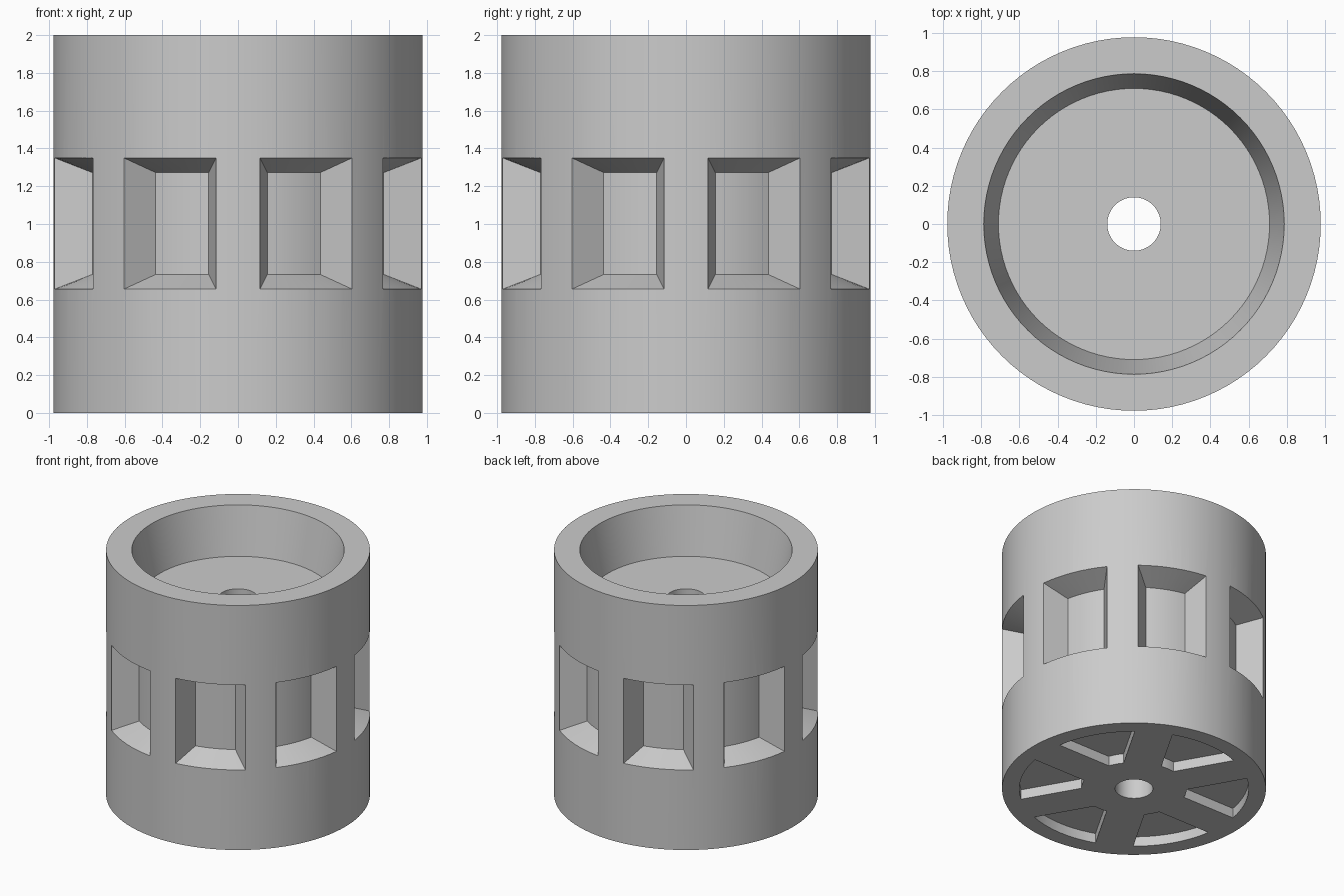
import bpy
import bmesh
from math import sin, cos, radians, asin, pi, tau

if "Cube" in bpy.data.objects:
    bpy.data.objects.remove(bpy.data.objects["Cube"], do_unlink=True)

SIDES = 96
RADIUS, HEIGHT = 0.978, 2.0
BORE = 0.14

grey = bpy.data.materials.new("plain grey")
grey.use_nodes = True
grey.diffuse_color = (0.6, 0.6, 0.6, 1)
grey.node_tree.nodes["Principled BSDF"].inputs["Base Color"].default_value = (0.6, 0.6, 0.6, 1)


def make_object(name, bm):
    bmesh.ops.recalc_face_normals(bm, faces=bm.faces)
    mesh = bpy.data.meshes.new(name)
    bm.to_mesh(mesh)
    bm.free()
    mesh.materials.append(grey)
    obj = bpy.data.objects.new(name, mesh)
    bpy.context.collection.objects.link(obj)
    return obj


def lathe(name, profile):
    """Turn a closed (radius, z) profile around the z axis."""
    bm = bmesh.new()
    rings = [[bm.verts.new((r * cos(tau * i / SIDES), r * sin(tau * i / SIDES), z))
              for i in range(SIDES)] for r, z in profile]
    for k, ring in enumerate(rings):
        nxt = rings[(k + 1) % len(rings)]
        for i in range(SIDES):
            j = (i + 1) % SIDES
            bm.faces.new((ring[i], ring[j], nxt[j], nxt[i]))
    return make_object(name, bm)


def add_wedge(bm, angle, inner, outer, reach=1.0, steps=10):
    """Add a solid lofted between two arc patches: (radius, half angle, z low, z high)."""
    def corner(patch, s, top):
        a = angle + s * patch[1]
        return (patch[0] * cos(a), patch[0] * sin(a), patch[3] if top else patch[2])

    sections = []
    for k in range(steps + 1):
        s = 2 * k / steps - 1
        low, high = (corner(inner, s, t) for t in (False, True))
        out_low, out_high = ([a + (b - a) * reach for a, b in zip(p, corner(outer, s, t))]
                             for p, t in ((low, False), (high, True)))
        sections.append([bm.verts.new(p) for p in (low, out_low, out_high, high)])
    for a, b in zip(sections, sections[1:]):
        for i in range(4):
            j = (i + 1) % 4
            bm.faces.new((a[i], a[j], b[j], b[i]))
    bm.faces.new(sections[0])
    bm.faces.new(sections[-1])


def cut(target, name, count, inner, outer, reach=1.0):
    """Cut a ring of evenly spaced wedges out of the target."""
    bm = bmesh.new()
    for k in range(count):
        add_wedge(bm, tau * (k + 0.5) / count, inner, outer, reach)
    cutter = make_object(name, bm)
    cutter.hide_render = True
    mod = target.modifiers.new(name, "BOOLEAN")
    mod.operation = "DIFFERENCE"
    mod.solver = "EXACT"
    mod.object = cutter
    bpy.context.view_layer.objects.active = target
    bpy.ops.object.modifier_apply(modifier=mod.name)
    bpy.data.objects.remove(cutter, do_unlink=True)


# Drum body with a tapered top recess and a bore through the middle
body = lathe("drum_body", [
    (BORE, 0), (RADIUS, 0), (RADIUS, HEIGHT),
    (0.787, HEIGHT), (0.71, 1.615), (BORE, 1.615)])

# Eight tapered pockets around the side
cut(body, "side_pockets", 8,
    (0.787, radians(11.1), 0.733, 1.272),
    (RADIUS, radians(15.7), 0.655, 1.35), reach=1.15)

# Six shallow recesses underneath, leaving straight spokes
spoke, hub, rim = 0.142, 0.39, 0.85
cut(body, "base_recesses", 6,
    (hub, pi / 6 - asin(spoke / hub), -0.1, 0.08),
    (rim, pi / 6 - asin(spoke / rim), -0.1, 0.08))

# Smooth curved walls, sharp edges
bpy.ops.object.select_all(action="DESELECT")
body.select_set(True)
bpy.context.view_layer.objects.active = body
bpy.ops.object.shade_smooth_by_angle(angle=radians(20))
